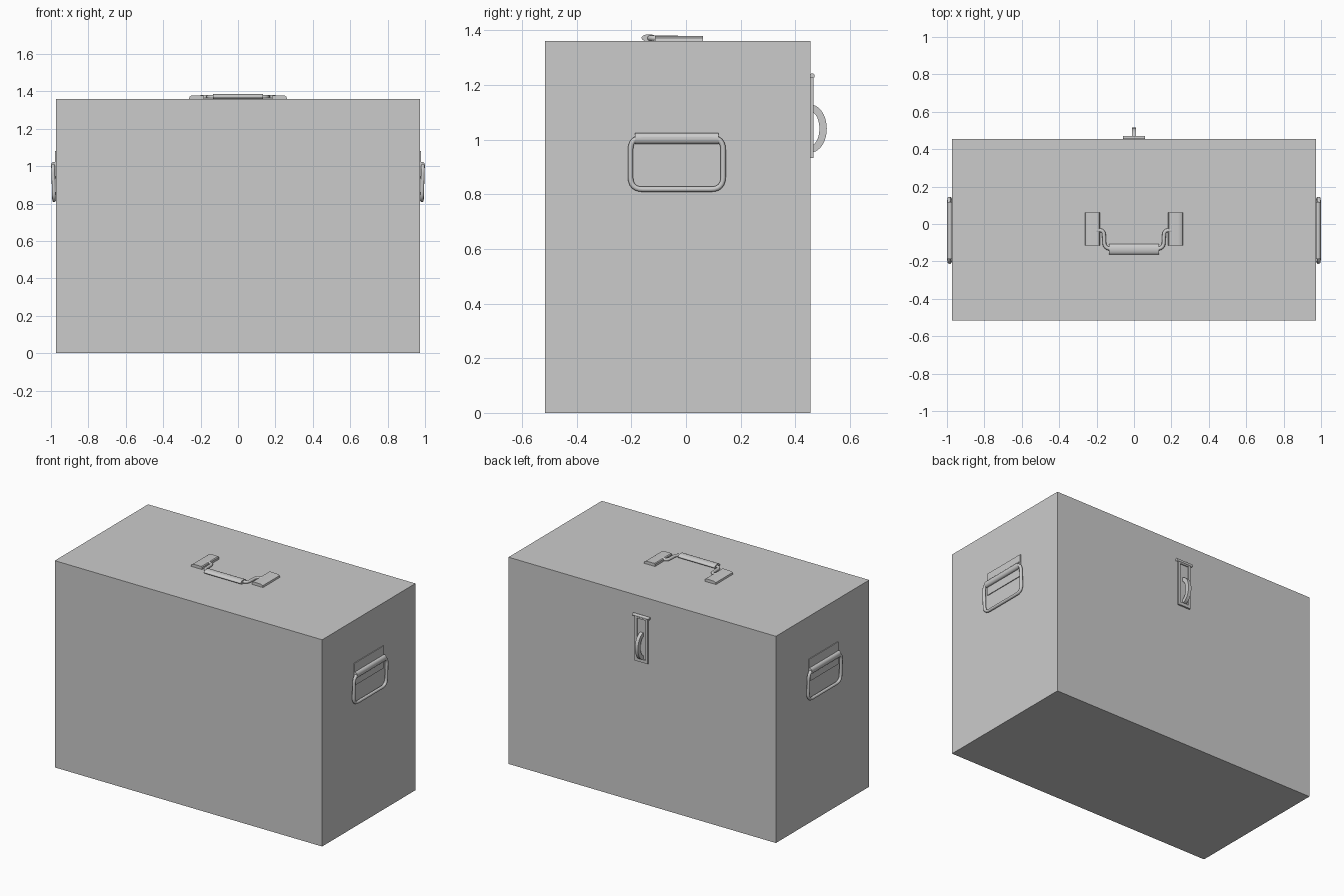
import bpy, bmesh, math
from mathutils import Vector

if "Cube" in bpy.data.objects:
    bpy.data.objects.remove(bpy.data.objects["Cube"])

grey = bpy.data.materials.new("plain_grey")
grey.diffuse_color = (0.6, 0.6, 0.6, 1)
grey.use_nodes = True
grey.node_tree.nodes["Principled BSDF"].inputs["Base Color"].default_value = grey.diffuse_color


def finish(ob, smooth=True):
    ob.data.materials.clear()
    ob.data.materials.append(grey)
    if smooth:
        bpy.ops.object.select_all(action='DESELECT')
        ob.select_set(True)
        bpy.context.view_layer.objects.active = ob
        bpy.ops.object.shade_smooth_by_angle(angle=math.radians(40))
    return ob


def from_bmesh(name, bm, smooth=True):
    bmesh.ops.recalc_face_normals(bm, faces=bm.faces)
    me = bpy.data.meshes.new(name)
    bm.to_mesh(me)
    bm.free()
    ob = bpy.data.objects.new(name, me)
    bpy.context.collection.objects.link(ob)
    return finish(ob, smooth)


def box(name, lo, hi):
    bm = bmesh.new()
    bmesh.ops.create_cube(bm, size=1)
    for v in bm.verts:
        v.co = Vector([(a + b) / 2 + c * (b - a) for a, b, c in zip(lo, hi, v.co)])
    return from_bmesh(name, bm, False)


def prism(name, outline, offset):
    """Extrude a closed 3D outline along an offset."""
    bm = bmesh.new()
    face = bm.faces.new([bm.verts.new(p) for p in outline])
    out = bmesh.ops.extrude_face_region(bm, geom=[face])
    bmesh.ops.translate(bm, vec=Vector(offset),
                        verts=[g for g in out["geom"] if isinstance(g, bmesh.types.BMVert)])
    if not face.is_valid or len(bm.faces) < len(outline) + 2:
        bm.faces.new(list(bm.verts)[:len(outline)])
    return from_bmesh(name, bm)


def ellipse(n, ru, rv):
    return [(ru * math.cos(2 * math.pi * i / n), rv * math.sin(2 * math.pi * i / n))
            for i in range(n)]


def rounded(points, r, closed, steps=6):
    """Round the corners of a path with quadratic arcs."""
    pts = [Vector(p) for p in points]
    n, out = len(pts), []
    for i, p in enumerate(pts):
        if not closed and i in (0, n - 1):
            out.append(p)
            continue
        a = p + (pts[i - 1] - p).normalized() * r
        b = p + (pts[(i + 1) % n] - p).normalized() * r
        for k in range(steps + 1):
            t = k / steps
            out.append(a * (1 - t) ** 2 + p * 2 * t * (1 - t) + b * t * t)
    return out


def tube(name, path, radius, closed=False):
    cu = bpy.data.curves.new(name, 'CURVE')
    cu.dimensions = '3D'
    cu.bevel_depth = radius
    cu.bevel_resolution = 3
    cu.use_fill_caps = True
    sp = cu.splines.new('POLY')
    sp.points.add(len(path) - 1)
    for q, p in zip(sp.points, path):
        q.co = (*p, 1)
    sp.use_cyclic_u = closed
    ob = bpy.data.objects.new(name, cu)
    bpy.context.collection.objects.link(ob)
    bpy.ops.object.select_all(action='DESELECT')
    ob.select_set(True)
    bpy.context.view_layer.objects.active = ob
    bpy.ops.object.convert(target='MESH')
    return finish(bpy.context.view_layer.objects.active)


# Main case
box("case_body", (-0.973, -0.515, 0), (0.973, 0.455, 1.36))

# Side drop handles and top handle brackets, one per side
for s, side in ((-1, "left"), (1, "right")):
    box(side + "_handle_plate", (s * 0.970, -0.186, 0.933), (s * 0.978, 0.118, 1.08))
    prism(side + "_handle_barrel",
          [(s * (0.984 + u), -0.186, 1.004 + v) for u, v in ellipse(20, 0.015, 0.02)],
          (0, 0.304, 0))
    ring = [(s * 0.983, -0.203, 0.818), (s * 0.983, 0.136, 0.818),
            (s * 0.989, 0.136, 1.007), (s * 0.989, -0.203, 1.007)]
    tube(side + "_handle_ring", rounded(ring, 0.045, True), 0.010, True)

    # bracket with rounded long edges
    profile = [(0.182, 1.358), (0.182, 1.374), (0.187, 1.379), (0.235, 1.379),
               (0.250, 1.377), (0.259, 1.371), (0.262, 1.358)]
    prism(side + "_top_bracket", [(s * x, -0.114, z) for x, z in profile], (0, 0.176, 0))
    wire = [(s * 0.20, -0.034, 1.371), (s * 0.162, -0.034, 1.371),
            (s * 0.157, -0.125, 1.371), (s * 0.12, -0.135, 1.371)]
    tube(side + "_top_handle_wire", rounded(wire, 0.022, False), 0.010)

# Top handle grip
prism("top_handle_grip",
      [(-0.134, -0.135 + u, 1.372 + v) for u, v in ellipse(20, 0.028, 0.013)],
      (0.268, 0, 0))

# Back hasp: thin base, raised slotted frame, hinge pin and staple
box("hasp_base", (-0.043, 0.452, 0.94), (0.043, 0.459, 1.23))
for s, side in ((-1, "left"), (1, "right")):
    box(side + "_hasp_rail", (s * 0.030, 0.455, 0.933), (s * 0.047, 0.466, 1.237))
box("hasp_bottom_rail", (-0.03, 0.455, 0.933), (0.03, 0.466, 0.953))
box("hasp_top_rail", (-0.03, 0.455, 1.215), (0.03, 0.466, 1.237))
tube("hasp_pin", [Vector((-0.06, 0.462, 1.233)), Vector((0.06, 0.462, 1.233))], 0.009)
arc = [math.pi * (i / 20 - 0.5) for i in range(21)]
outer = [(-0.011, 0.455 + 0.060 * math.cos(a), 1.04 + 0.088 * math.sin(a)) for a in arc]
inner = [(-0.011, 0.455 + 0.033 * math.cos(a), 1.04 + 0.062 * math.sin(a)) for a in reversed(arc)]
prism("hasp_staple", outer + inner, (0.022, 0, 0))
